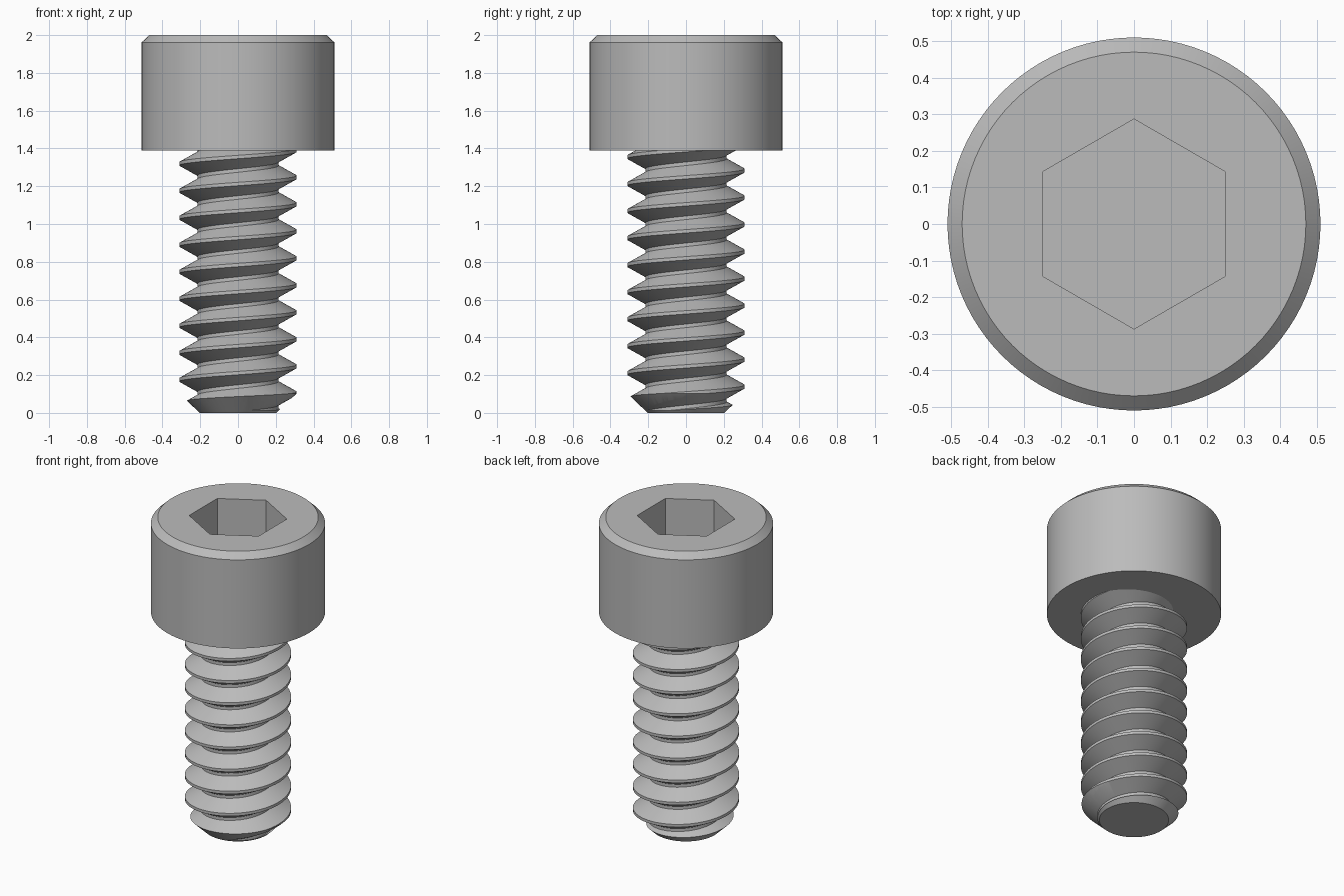
import bpy, bmesh
from math import pi, cos, sin, radians

cube = bpy.data.objects.get("Cube")
if cube:
    bpy.data.objects.remove(cube, do_unlink=True)

steel = bpy.data.materials.new("steel grey")
steel.use_nodes = True
GREY = (0.5, 0.5, 0.5, 1)
steel.diffuse_color = GREY
steel.node_tree.nodes["Principled BSDF"].inputs["Base Color"].default_value = GREY

HEAD_Z, TOP_Z = 1.39, 2.0


def add_object(name, bm):
    bmesh.ops.recalc_face_normals(bm, faces=bm.faces)
    mesh = bpy.data.meshes.new(name)
    bm.to_mesh(mesh)
    bm.free()
    mesh.materials.append(steel)
    obj = bpy.data.objects.new(name, mesh)
    bpy.context.collection.objects.link(obj)
    return obj


def turned(name, profile, sides, phase=0.0):
    """Closed solid turned about z from (radius, height) points."""
    bm = bmesh.new()
    angles = [phase + 2 * pi * i / sides for i in range(sides)]
    rings = [[bm.verts.new((r * cos(a), r * sin(a), z)) for a in angles]
             for r, z in profile]
    for low, high in zip(rings, rings[1:]):
        for i in range(sides):
            j = (i + 1) % sides
            bm.faces.new((low[i], low[j], high[j], high[i]))
    bm.faces.new(rings[0])
    bm.faces.new(rings[-1])
    return add_object(name, bm)


def carve(obj, tool, operation):
    """Apply a boolean, drop the tool and smooth the curved faces."""
    mod = obj.modifiers.new("carve", 'BOOLEAN')
    mod.object, mod.operation, mod.solver = tool, operation, 'EXACT'
    bpy.ops.object.select_all(action='DESELECT')
    obj.select_set(True)
    bpy.context.view_layer.objects.active = obj
    bpy.ops.object.modifier_apply(modifier=mod.name)
    bpy.data.objects.remove(tool, do_unlink=True)
    bpy.ops.object.shade_smooth_by_angle(angle=radians(25))


# Chamfered cylinder head with a hexagonal socket
head = turned("head", [(0.51, HEAD_Z), (0.51, 1.962), (0.47, TOP_Z)], 96)
socket = turned("socket_cutter", [(0.287, 1.71), (0.287, 2.1)], 6, pi / 2)
carve(head, socket, 'DIFFERENCE')

# Right-handed thread: one V profile swept up a helix, longer than needed
PITCH, STEPS, TURNS = 0.143, 72, 13
ROOT, CREST = 0.215, 0.311
start = 0.175 - PITCH * 2.5          # crest height at angle zero
profile = [(ROOT, -0.062), (CREST, -0.009), (CREST, 0.009), (ROOT, 0.062)]
bm = bmesh.new()
last = STEPS * TURNS
rings = []
for i in range(last + 1):
    a = 2 * pi * i / STEPS
    z = start + PITCH * i / STEPS
    rings.append([bm.verts.new((r * cos(a), r * sin(a), z + dz)) for r, dz in profile])
for i in range(last):
    here, ahead = rings[i], rings[i + 1]
    for k in range(3):
        bm.faces.new((here[k], ahead[k], ahead[k + 1], here[k + 1]))
    if i + 1 + STEPS <= last:        # root band up to the next turn
        up, up_ahead = rings[i + STEPS], rings[i + STEPS + 1]
        bm.faces.new((here[3], ahead[3], up_ahead[0], up[0]))
# Edges that close the two end loops, then a fan over each end
loose = [bm.edges.new((rings[0][3], rings[STEPS][0])) if not
         bm.edges.get((rings[0][3], rings[STEPS][0])) else None]
rim = [e for e in bm.edges if e.is_boundary]
bottom = bm.verts.new((0, 0, start - 0.1))
top = bm.verts.new((0, 0, start + PITCH * TURNS + 0.1))
for e in rim:
    low = e.verts[0].co.z < HEAD_Z / 2
    bm.faces.new((e.verts[0], e.verts[1], bottom if low else top))
shank = add_object("threaded_shank", bm)

# Trim the thread to length, with a chamfered tip
blank = turned("shank_blank", [(0.203, 0), (0.36, 0.15), (0.36, HEAD_Z + 0.01)], 72)
carve(shank, blank, 'INTERSECT')
